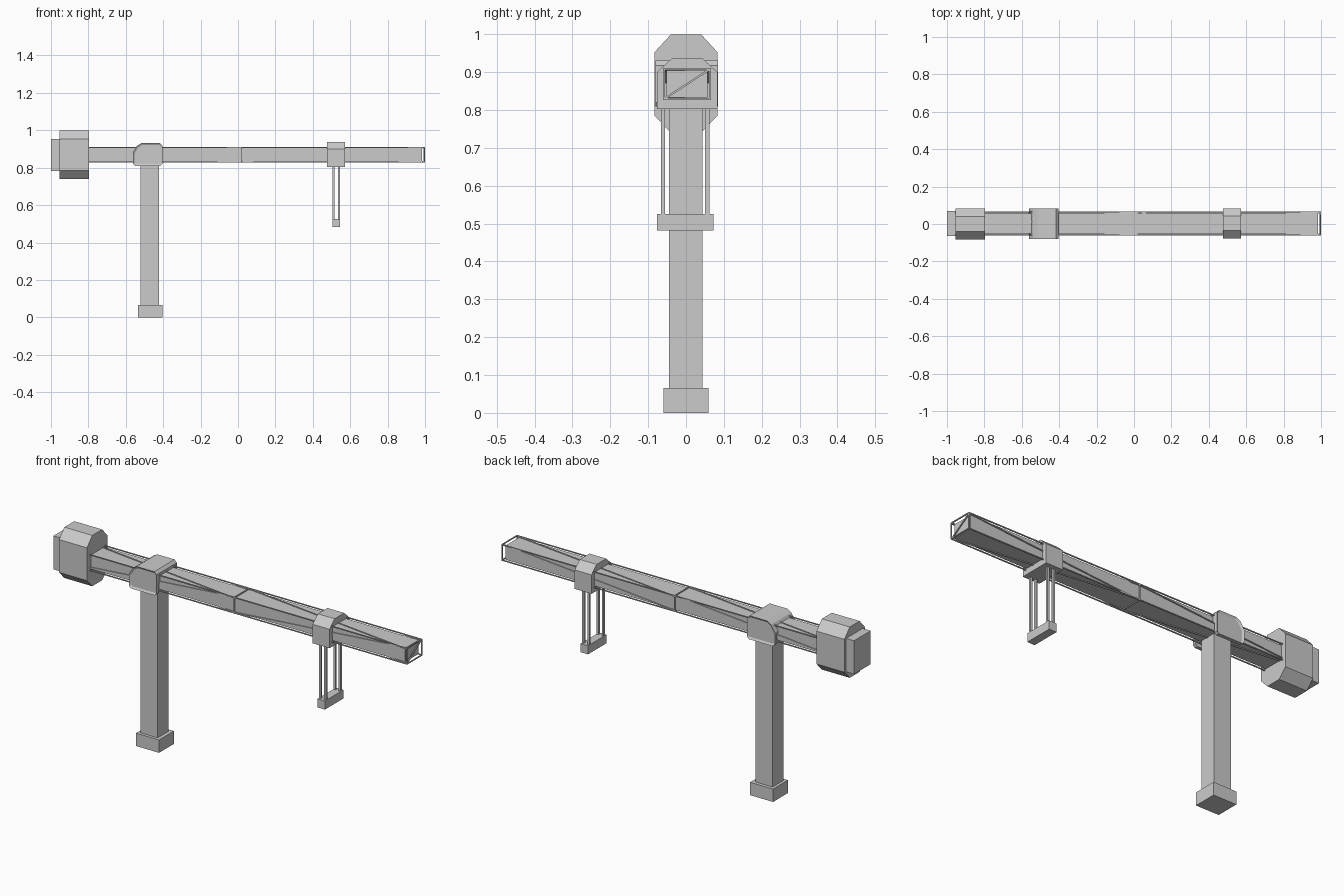
import bpy, bmesh
from mathutils import Vector

if "Cube" in bpy.data.objects:
    bpy.data.objects.remove(bpy.data.objects["Cube"])


def make(name, bm):
    bmesh.ops.recalc_face_normals(bm, faces=bm.faces)
    me = bpy.data.meshes.new(name)
    bm.to_mesh(me)
    bm.free()
    ob = bpy.data.objects.new(name, me)
    bpy.context.collection.objects.link(ob)
    return ob


def add_prism(bm, pts, axis, a, b):
    """Extrude a profile from a to b; profile is (y,z) for axis x, (x,z) for axis y."""
    def co(p, t):
        return (t, p[0], p[1]) if axis == 'x' else (p[0], t, p[1])
    lo = [bm.verts.new(co(p, a)) for p in pts]
    hi = [bm.verts.new(co(p, b)) for p in pts]
    n = len(pts)
    caps = [bm.faces.new(lo), bm.faces.new(hi)]
    for i in range(n):
        j = (i + 1) % n
        bm.faces.new((lo[i], lo[j], hi[j], hi[i]))
    return caps


def prism(name, pts, axis, a, b):
    bm = bmesh.new()
    add_prism(bm, pts, axis, a, b)
    return make(name, bm)


def box(name, x, y, z):
    return prism(name, [(y[0], z[0]), (y[1], z[0]), (y[1], z[1]), (y[0], z[1])], 'x', *x)


def bars(name, segments, w):
    """Thin square bars between pairs of points."""
    bm = bmesh.new()
    for p, q in segments:
        p, q = Vector(p), Vector(q)
        d = q - p
        rot = d.to_track_quat('Z', 'Y').to_matrix().to_4x4()
        rot.translation = (p + q) / 2
        vs = bmesh.ops.create_cube(bm, size=1)['verts']
        for v in vs:
            v.co = rot @ Vector((v.co.x * w, v.co.y * w, v.co.z * d.length))
    return make(name, bm)


# Mast and foot
box("mast_foot", (-0.535, -0.405), (-0.06, 0.06), (0, 0.066))
box("mast", (-0.52, -0.423), (-0.045, 0.043), (0.066, 0.84))

# Jib core, slightly inside its outer lattice
box("jib_core", (-0.81, 0.983), (-0.052, 0.057), (0.833, 0.904))

# Outer lattice: long rails, end and middle rings, diagonals
y0, y1, z0, z1 = -0.058, 0.063, 0.829, 0.908
ring = [(y0, z0), (y1, z0), (y1, z1), (y0, z1)]
segs = [((-0.81, *c), (0.998, *c)) for c in ring]
for x in (0.02, 0.997):
    segs += [((x, *ring[i]), (x, *ring[(i + 1) % 4])) for i in range(4)]
for y in (y0 + 0.004, y1 - 0.004):
    segs += [((-0.81, y, 0.84), (0.02, y, z1)), ((0.02, y, z0), (0.99, y, z1))]
for z in (z0 + 0.003, z1 - 0.003):
    segs += [((-0.81, 0.048, z), (0.02, y0, z)), ((0.02, y1, z), (0.99, y0, z))]
segs.append(((0.995, y0, z0), (0.995, y1, z1)))
bars("jib_lattice", segs, 0.005)

# Counterweight
prism("counterweight", [(-0.04, 0.74), (0.04, 0.74), (0.083, 0.785), (0.083, 0.953),
                        (0.04, 1.0), (-0.04, 1.0), (-0.083, 0.953), (-0.083, 0.785)],
      'x', -0.955, -0.797)
box("counterweight_back", (-1.0, -0.95), (-0.065, 0.07), (0.782, 0.953))

# Saddle over the mast: two cheeks with recessed panels and a roof
cheek = [(-0.55, 0.81), (-0.415, 0.81), (-0.405, 0.82), (-0.405, 0.918), (-0.418, 0.931),
         (-0.517, 0.931), (-0.54, 0.917), (-0.562, 0.882), (-0.562, 0.822)]
for side, a, b in (("front", -0.062, -0.08), ("back", 0.066, 0.084)):
    bm = bmesh.new()
    outer = add_prism(bm, cheek, 'y', a, b)[1]
    bmesh.ops.recalc_face_normals(bm, faces=bm.faces)
    bmesh.ops.inset_region(bm, faces=[outer], thickness=0.011)
    bmesh.ops.translate(bm, verts=outer.verts, vec=(0, 0.006 if b < 0 else -0.006, 0))
    make("saddle_cheek_" + side, bm)
roof = [(-0.562, 0.87), (-0.405, 0.87)] + cheek[3:8]
prism("saddle_roof", roof, 'y', -0.062, 0.066)

# Trolley with hanging rods and hook block
prism("trolley", [(-0.077, 0.803), (0.083, 0.803), (0.083, 0.9), (0.042, 0.938),
                  (-0.036, 0.938), (-0.077, 0.9)], 'x', 0.477, 0.572)
bars("hanging_rods", [((x, y, 0.515), (x, y, 0.82))
                      for x in (0.51, 0.54) for y in (-0.061, 0.056)], 0.011)
box("hook_block", (0.504, 0.546), (-0.077, 0.072), (0.482, 0.526))
